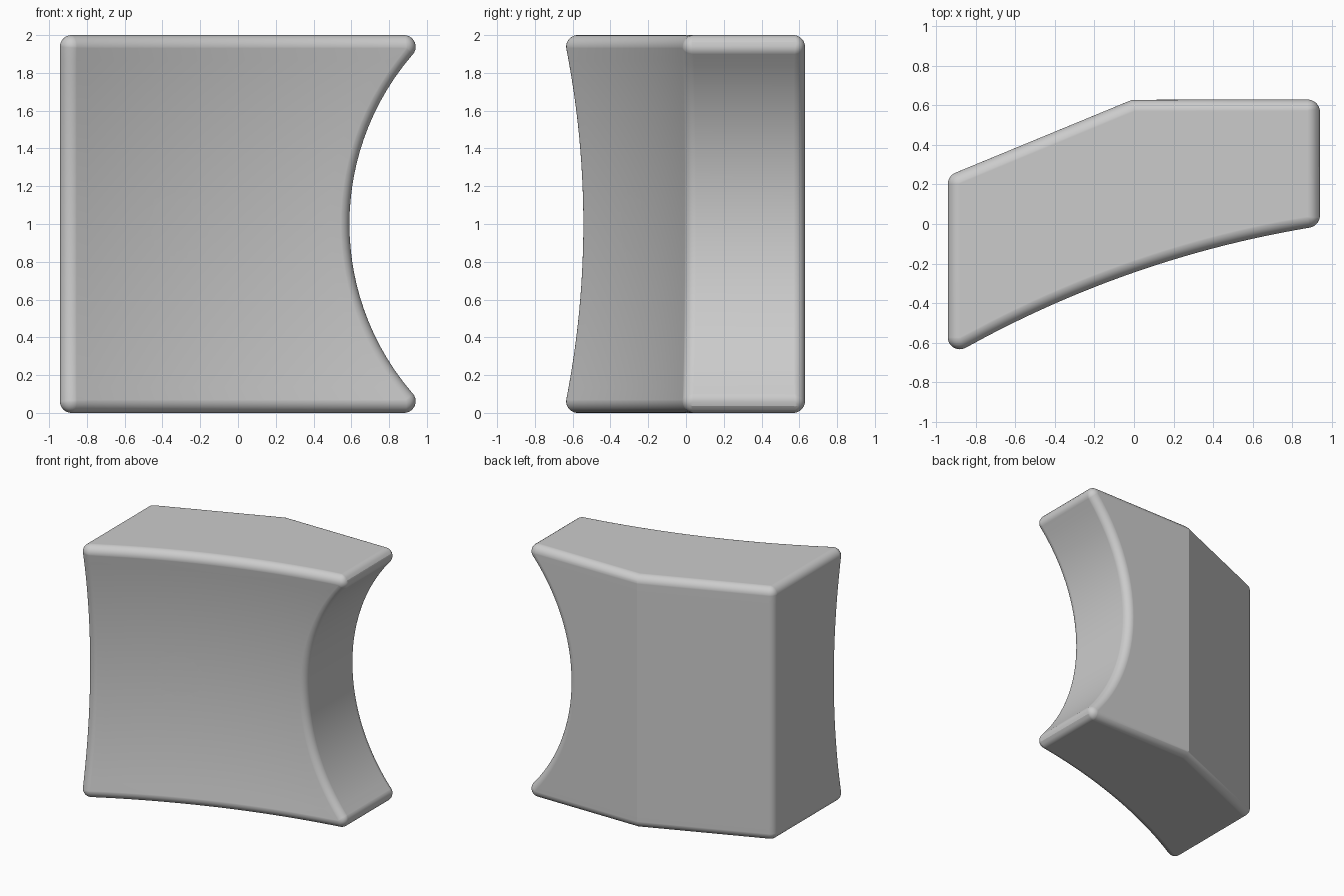
import bpy, bmesh
from math import sin, cos, pi, sqrt, radians
from mathutils import Vector, Matrix

cube = bpy.data.objects.get("Cube")
if cube:
    bpy.data.objects.remove(cube, do_unlink=True)

ROUND = 0.06      # edge rounding radius
LEFT = -0.943     # flat end of the block
LEVELS, COLS = 28, 24
SLANT = radians(22.5)


def make_object(name, bm):
    mesh = bpy.data.meshes.new(name)
    bmesh.ops.recalc_face_normals(bm, faces=bm.faces)
    for f in bm.faces:
        f.smooth = True
    bm.to_mesh(mesh)
    bm.free()
    ob = bpy.data.objects.new(name, mesh)
    bpy.context.collection.objects.link(ob)
    return ob


def front_y(x, z):
    """Dished front: part of a large sphere."""
    return -5.365 + sqrt((5.5 + ROUND) ** 2 - (x - 1.78) ** 2 - (z - 1) ** 2)


def end_x(z):
    """Hollow end: part of a cylinder running front to back."""
    return 1.96 - sqrt((1.37 + ROUND) ** 2 - (z - 1) ** 2)


def outline(z):
    """Core outline at one height, inset by the rounding radius."""
    x0, x1 = LEFT + ROUND, end_x(z)
    pts = []
    for i in range(COLS + 1):
        x = x0 + (x1 - x0) * i / COLS
        pts.append((x, front_y(x, z), z))
    ridge, back = 0.002, 0.63 - ROUND
    pts += [(x1, back, z), (ridge, back, z),
            (x0, back + (x0 - ridge) * sin(SLANT) / cos(SLANT), z)]
    return pts


# Block: stacked outlines, then rounded by a tiny bevel grown along the normals
bm = bmesh.new()
rings = []
for k in range(LEVELS + 1):
    z = ROUND + (2 - 2 * ROUND) * k / LEVELS
    rings.append([bm.verts.new(p) for p in outline(z)])
for a, b in zip(rings, rings[1:]):
    for i in range(len(a)):
        j = (i + 1) % len(a)
        bm.faces.new((a[i], a[j], b[j], b[i]))
bm.faces.new(rings[0])
bm.faces.new(rings[-1])
bmesh.ops.recalc_face_normals(bm, faces=bm.faces)
bm.normal_update()
sharp = [e for e in bm.edges if e.calc_face_angle(0) > radians(35)]
bmesh.ops.bevel(bm, geom=sharp, offset=0.002, offset_type='OFFSET', segments=10,
                profile=0.5, affect='EDGES', clamp_overlap=False)
bm.normal_update()
moves = [(v, v.normal.copy()) for v in bm.verts]
for v, n in moves:
    v.co += n * ROUND
block = make_object("curved_block", bm)

# Hole cutter: lathed bore with a small flare in front and a wide one behind
BORE, LENGTH = 0.135, 0.72


def flare(radius, steps=8):
    return [(BORE + radius * (1 - sin(a)), radius * (1 - cos(a)))
            for a in (pi / 2 * i / steps for i in range(steps + 1))]


front, rear = flare(0.03), flare(0.085)
profile = [(0, -0.15), (front[0][0], -0.15)] + front
profile += [(r, LENGTH - t) for r, t in reversed(rear)]
profile += [(rear[0][0], LENGTH + 0.15), (0, LENGTH + 0.15)]
bm = bmesh.new()
verts = [bm.verts.new((r, 0, t)) for r, t in profile]
edges = [bm.edges.new(pair) for pair in zip(verts, verts[1:])]
bmesh.ops.spin(bm, geom=verts + edges, cent=(0, 0, 0), axis=(0, 0, 1),
               angle=2 * pi, steps=48, use_merge=True)
bmesh.ops.remove_doubles(bm, verts=bm.verts, dist=0.0001)
axis = Vector((-sin(SLANT), cos(SLANT), 0))
place = Matrix.Translation((-0.32, -0.283, 1)) @ axis.to_track_quat('Z', 'Y').to_matrix().to_4x4()
bm.transform(place)
cutter = make_object("hole_cutter", bm)
cutter.hide_render = True

# Cut the hole and tidy up
bpy.ops.object.select_all(action='DESELECT')
bpy.context.view_layer.objects.active = block
block.select_set(True)
cut = block.modifiers.new("hole", 'BOOLEAN')
cut.operation = 'DIFFERENCE'
cut.solver = 'EXACT'
cut.object = cutter
bpy.ops.object.modifier_apply(modifier=cut.name)
bpy.data.objects.remove(cutter, do_unlink=True)

# Material and shading
grey = bpy.data.materials.new("plain_grey")
grey.use_nodes = True
colour = (0.6, 0.6, 0.6, 1)
grey.diffuse_color = colour
grey.node_tree.nodes["Principled BSDF"].inputs["Base Color"].default_value = colour
block.data.materials.clear()
block.data.materials.append(grey)
bpy.ops.object.shade_smooth_by_angle(angle=radians(20))
weighted = block.modifiers.new("even_shading", 'WEIGHTED_NORMAL')
weighted.keep_sharp = True
